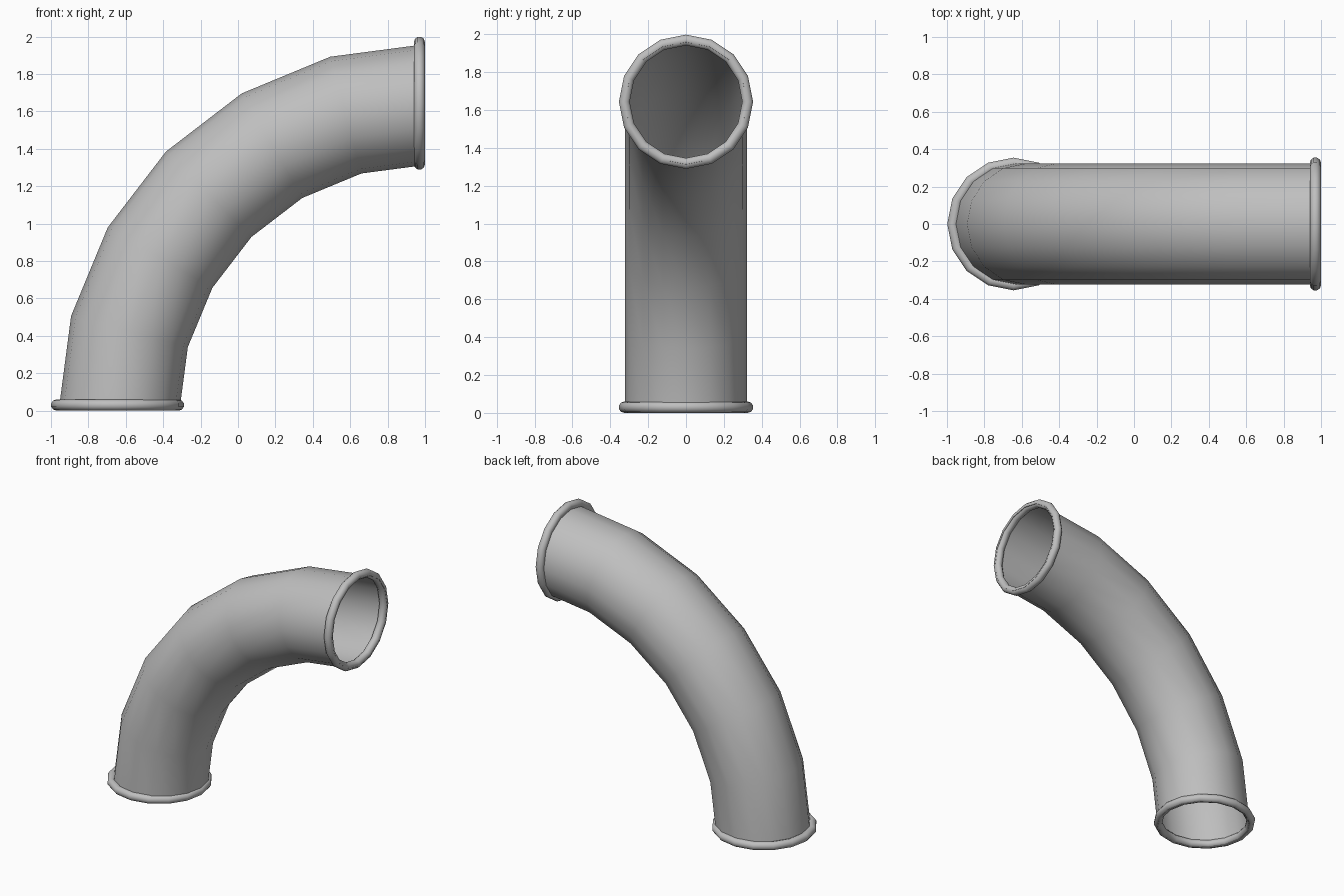
import bpy, bmesh
from math import pi, radians
from mathutils import Matrix, Vector

if "Cube" in bpy.data.objects:
    bpy.data.objects.remove(bpy.data.objects["Cube"])

grey = bpy.data.materials.new("pipe_grey")
grey.use_nodes = True
grey.diffuse_color = (0.52, 0.52, 0.52, 1)
grey.node_tree.nodes["Principled BSDF"].inputs["Base Color"].default_value = grey.diffuse_color

BEND_CENTRE = Vector((1, 0, 0))
BEND_RADIUS, PIPE_RADIUS, SIDES = 1.636, 0.323, 16


def finish(name, bm):
    mesh = bpy.data.meshes.new(name)
    bmesh.ops.recalc_face_normals(bm, faces=bm.faces)
    for face in bm.faces:
        face.smooth = True
    bm.to_mesh(mesh)
    bm.free()
    mesh.materials.append(grey)
    obj = bpy.data.objects.new(name, mesh)
    bpy.context.collection.objects.link(obj)
    return obj


# Open quarter-circle pipe, swept from an upright mouth to a sideways one
bm = bmesh.new()
start = Matrix.Translation(BEND_CENTRE - Vector((BEND_RADIUS, 0, 0)))
bmesh.ops.create_circle(bm, segments=SIDES, radius=PIPE_RADIUS, matrix=start)
bmesh.ops.spin(bm, geom=bm.verts[:] + bm.edges[:], cent=BEND_CENTRE,
               axis=(0, 1, 0), angle=radians(90), steps=6)
finish("bent_pipe", bm)


# Rounded collar around each mouth
def collar(name, place):
    bm = bmesh.new()
    section = Matrix.Translation((0.326, 0, 0)) @ Matrix.Rotation(pi / 2, 4, "X")
    bmesh.ops.create_circle(bm, segments=10, radius=0.03, matrix=section)
    bmesh.ops.spin(bm, geom=bm.verts[:] + bm.edges[:], cent=(0, 0, 0),
                   axis=(0, 0, 1), angle=2 * pi, steps=SIDES)
    bmesh.ops.remove_doubles(bm, verts=bm.verts, dist=0.0005)
    bmesh.ops.transform(bm, matrix=place, verts=bm.verts)
    finish(name, bm)


collar("bottom_collar", Matrix.Translation((-0.644, 0, 0.03)))
collar("top_collar", Matrix.Translation((0.97, 0, 1.644)) @ Matrix.Rotation(pi / 2, 4, "Y"))
